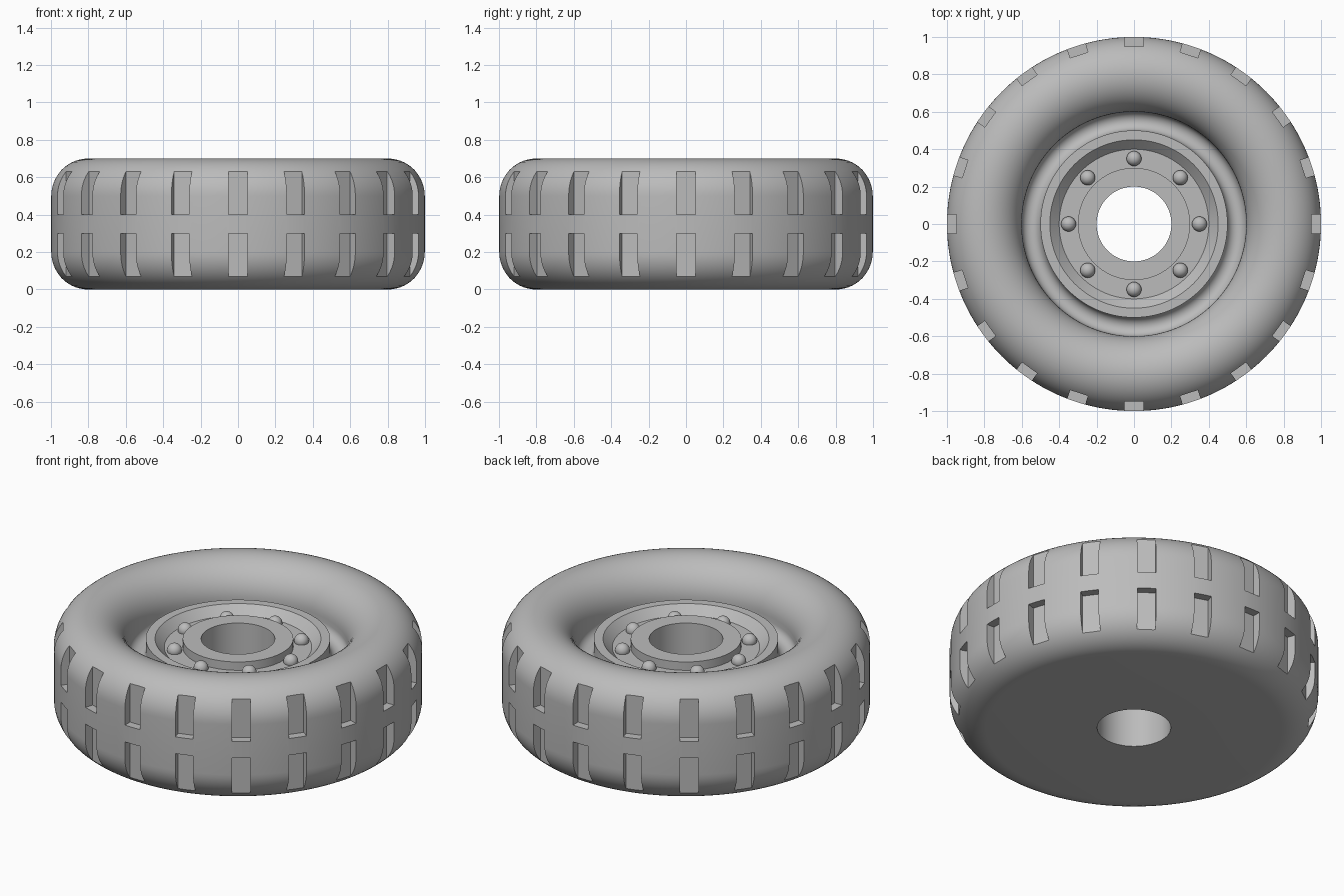
import bpy, bmesh
from math import cos, sin, pi, radians
from mathutils import Matrix, Vector

cube = bpy.data.objects.get("Cube")
if cube:
    bpy.data.objects.remove(cube, do_unlink=True)

SEGMENTS = 160
LUGS = 20
BOLTS = 8

grey = bpy.data.materials.new("plain grey")
grey.use_nodes = True
colour = (0.5, 0.5, 0.5, 1)
grey.diffuse_color = colour
grey.node_tree.nodes["Principled BSDF"].inputs["Base Color"].default_value = colour


def make_object(name, bm):
    bmesh.ops.recalc_face_normals(bm, faces=bm.faces)
    mesh = bpy.data.meshes.new(name)
    bm.to_mesh(mesh)
    bm.free()
    mesh.materials.append(grey)
    obj = bpy.data.objects.new(name, mesh)
    bpy.context.collection.objects.link(obj)
    return obj


def select(obj):
    bpy.ops.object.select_all(action='DESELECT')
    obj.select_set(True)
    bpy.context.view_layer.objects.active = obj


def arc(r, z, radius, start, end, steps=14):
    angles = [radians(start + (end - start) * i / steps) for i in range(steps + 1)]
    return [(r + radius * cos(a), z + radius * sin(a)) for a in angles]


def revolve(name, profile):
    bm = bmesh.new()
    rings = []
    for i in range(SEGMENTS):
        a = 2 * pi * i / SEGMENTS
        rings.append([bm.verts.new((r * cos(a), r * sin(a), z)) for r, z in profile])
    n = len(profile)
    for i in range(SEGMENTS):
        this, after = rings[i], rings[(i + 1) % SEGMENTS]
        for j in range(n):
            k = (j + 1) % n
            bm.faces.new((this[j], after[j], after[k], this[k]))
    return make_object(name, bm)


# Wheel section: flat base, round tyre shoulders, trough, rim lip, bolt floor, hub
profile = [(0.2, 0)]
profile += arc(0.8, 0.2, 0.2, -90, 0)
profile += arc(0.8, 0.5, 0.2, 0, 180, 28)
profile += arc(0.55, 0.47, 0.05, 360, 180)
profile += [(0.5, 0.55), (0.45, 0.55), (0.4, 0.5), (0.3, 0.5), (0.3, 0.55), (0.2, 0.55)]
wheel = revolve("tyre_and_rim", profile)

# Tread slots: two rows of blocks around the tyre, open towards the shoulders
bm = bmesh.new()
for i in range(LUGS):
    turn = Matrix.Rotation(2 * pi * i / LUGS, 4, 'Z')
    for low, high in ((-0.1, 0.3), (0.4, 0.8)):
        place = Matrix.Translation(Vector((1.05, 0, (low + high) / 2)))
        size = Matrix.Diagonal((0.2, 0.1, high - low, 1))
        bmesh.ops.create_cube(bm, size=1, matrix=turn @ place @ size)
cutter = make_object("tread_cutter", bm)
cutter.hide_render = True

cut = wheel.modifiers.new("tread slots", 'BOOLEAN')
cut.operation = 'DIFFERENCE'
cut.solver = 'EXACT'
cut.object = cutter
select(wheel)
bpy.ops.object.modifier_apply(modifier=cut.name)
bpy.data.objects.remove(cutter, do_unlink=True)
select(wheel)
bpy.ops.object.shade_smooth_by_angle(angle=radians(30))

# Round bolt heads on the rim floor
bm = bmesh.new()
for i in range(BOLTS):
    a = 2 * pi * i / BOLTS
    spot = Matrix.Translation(Vector((0.35 * cos(a), 0.35 * sin(a), 0.51)))
    bmesh.ops.create_uvsphere(bm, u_segments=24, v_segments=16, radius=0.04, matrix=spot)
bolts = make_object("bolt_heads", bm)
select(bolts)
bpy.ops.object.shade_smooth_by_angle(angle=radians(40))
